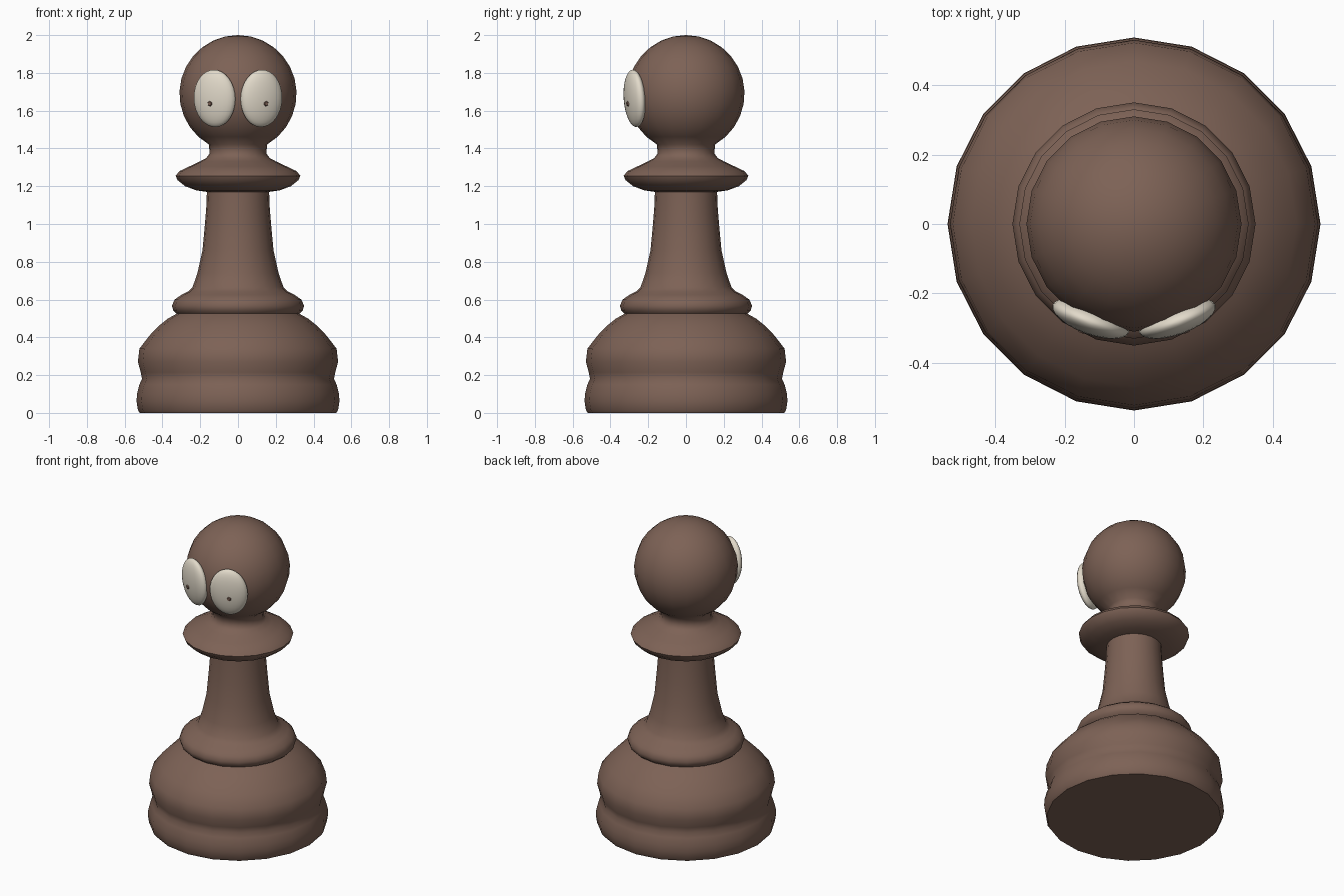
import bpy, bmesh, math
from mathutils import Matrix, Vector

if "Cube" in bpy.data.objects:
    bpy.data.objects.remove(bpy.data.objects["Cube"])

SIDES = 20


def material(name, rgb):
    m = bpy.data.materials.new(name)
    m.diffuse_color = (*rgb, 1)
    m.use_nodes = True
    m.node_tree.nodes["Principled BSDF"].inputs["Base Color"].default_value = m.diffuse_color
    return m


brown = material("warm brown", (0.205, 0.122, 0.092))
ivory = material("ivory", (0.76, 0.70, 0.59))


def finish(name, bm, mat, smooth=50):
    bmesh.ops.recalc_face_normals(bm, faces=bm.faces)
    me = bpy.data.meshes.new(name)
    bm.to_mesh(me)
    bm.free()
    me.materials.append(mat)
    ob = bpy.data.objects.new(name, me)
    bpy.context.collection.objects.link(ob)
    bpy.ops.object.select_all(action='DESELECT')
    ob.select_set(True)
    bpy.context.view_layer.objects.active = ob
    bpy.ops.object.shade_smooth_by_angle(angle=math.radians(smooth))
    return ob


def lathe(name, profile, mat):
    """Spin (radius, height) points round z; radius 0 closes to a pole."""
    bm = bmesh.new()
    rings = []
    for r, z in profile:
        if r < 1e-5:
            rings.append([bm.verts.new((0, 0, z))] * SIDES)
        else:
            rings.append([bm.verts.new((r * math.cos(a), r * math.sin(a), z))
                          for a in (2 * math.pi * i / SIDES for i in range(SIDES))])
    for lo, hi in zip(rings, rings[1:]):
        for i in range(SIDES):
            j = (i + 1) % SIDES
            quad = list(dict.fromkeys((lo[i], lo[j], hi[j], hi[i])))
            bm.faces.new(quad)
    if profile[0][0] > 0:
        bm.faces.new(rings[0][::-1])
    return finish(name, bm, mat)


# Turned body: base, belly, ring, stem, collar and neck, then the round head
body = [(0.52, 0), (0.53, 0.015), (0.537, 0.06), (0.535, 0.10), (0.522, 0.15),
        (0.508, 0.18), (0.515, 0.215), (0.53, 0.27), (0.522, 0.34), (0.468, 0.41),
        (0.42, 0.46), (0.37, 0.50), (0.325, 0.525), (0.342, 0.54), (0.35, 0.568),
        (0.335, 0.60), (0.30, 0.625), (0.265, 0.642), (0.24, 0.667), (0.215, 0.74),
        (0.188, 0.86), (0.175, 1.0), (0.167, 1.10), (0.165, 1.17), (0.22, 1.178),
        (0.28, 1.20), (0.32, 1.232), (0.33, 1.255), (0.31, 1.28), (0.257, 1.305),
        (0.20, 1.332), (0.167, 1.35), (0.15, 1.375), (0.152, 1.395)]
HEAD_Z, HEAD_R = 1.69, 0.31
start = -math.radians(60)
for i in range(13):
    a = start + (math.pi / 2 - start) * i / 12
    body.append((HEAD_R * math.cos(a) if i < 12 else 0, HEAD_Z + HEAD_R * math.sin(a)))
lathe("pawn_body", body, brown)

# Flattened oval eyes, turned outward, with tiny pupil plates
for side, label in ((-1, "left"), (1, "right")):
    pose = (Matrix.Translation((side * 0.124, -0.272, 1.665))
            @ Matrix.Rotation(side * math.radians(20), 4, 'Z')
            @ Matrix.Rotation(math.radians(4), 4, 'X'))
    size = Vector((0.117, 0.045, 0.152))
    bm = bmesh.new()
    bmesh.ops.create_uvsphere(bm, u_segments=24, v_segments=16, radius=1)
    bmesh.ops.transform(bm, matrix=pose @ Matrix.Diagonal((*size, 1)), verts=bm.verts)
    finish(label + "_eye", bm, ivory)

    bm = bmesh.new()
    bmesh.ops.create_cone(bm, cap_ends=True, segments=6, radius1=0.015, radius2=0.01, depth=0.008,
                          matrix=pose @ Matrix.Translation((side * 0.011, -0.046, -0.025))
                          @ Matrix.Rotation(math.pi / 2, 4, 'X'))
    finish(label + "_pupil", bm, brown, 30)
